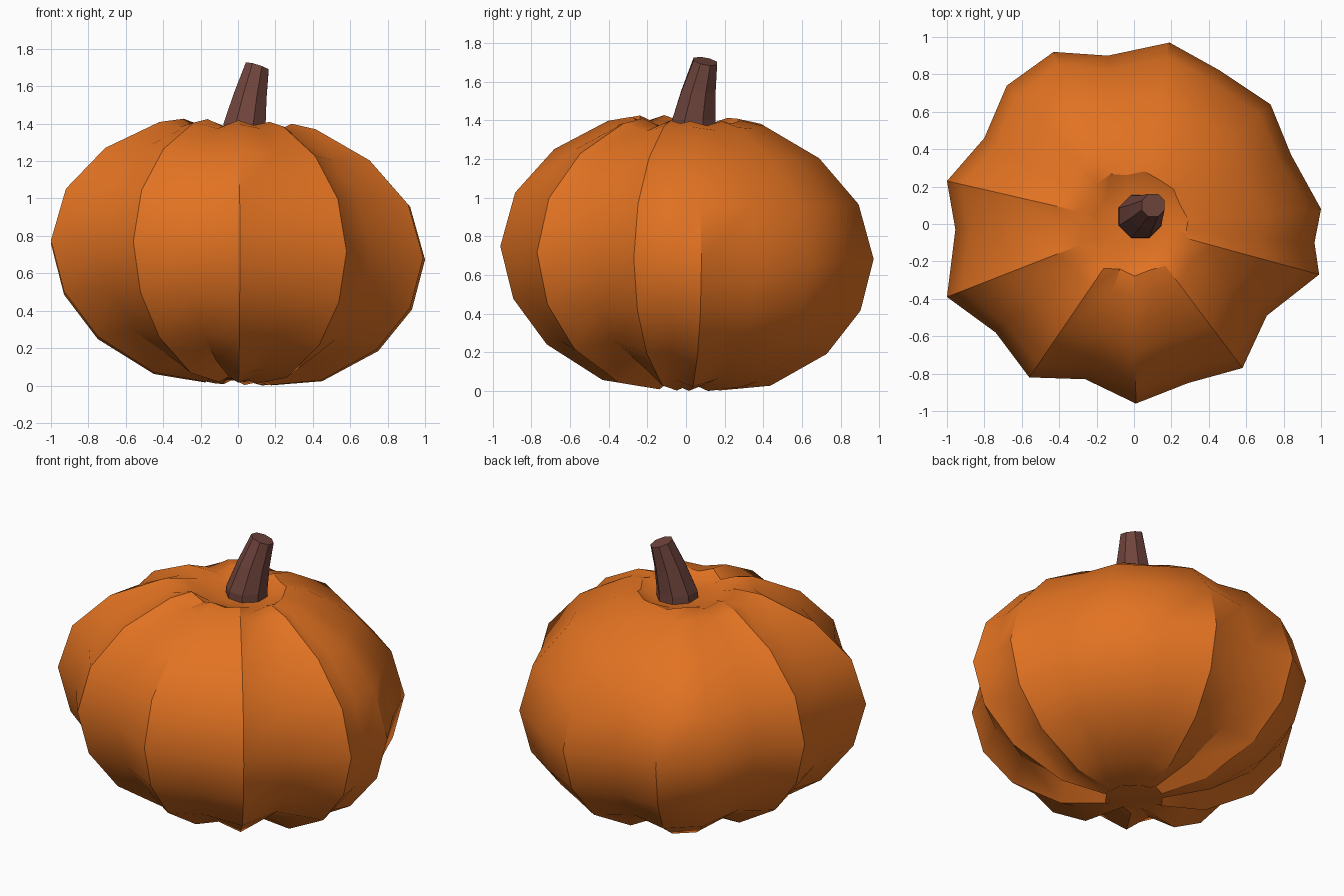
import bpy, bmesh, math

if "Cube" in bpy.data.objects:
    bpy.data.objects.remove(bpy.data.objects["Cube"])

def material(name, rgb):
    m = bpy.data.materials.new(name)
    m.diffuse_color = (*rgb, 1)
    m.use_nodes = True
    m.node_tree.nodes["Principled BSDF"].inputs["Base Color"].default_value = m.diffuse_color
    return m

orange = material("pumpkin orange", (0.76, 0.17, 0.016))
brown = material("stem brown", (0.16, 0.058, 0.046))

def loft(name, rings, mat, angle):
    """Skin a stack of closed rings (bottom to top) and cap both ends."""
    bm = bmesh.new()
    loops = [[bm.verts.new(p) for p in ring] for ring in rings]
    n = len(loops[0])
    for lo, hi in zip(loops, loops[1:]):
        for i in range(n):
            j = (i + 1) % n
            bm.faces.new((lo[i], lo[j], hi[j], hi[i]))
    bm.faces.new(loops[0][::-1])
    bm.faces.new(loops[-1])
    bmesh.ops.recalc_face_normals(bm, faces=bm.faces)
    me = bpy.data.meshes.new(name)
    bm.to_mesh(me)
    bm.free()
    ob = bpy.data.objects.new(name, me)
    bpy.context.collection.objects.link(ob)
    me.materials.append(mat)
    if angle:
        bpy.context.view_layer.objects.active = ob
        ob.select_set(True)
        bpy.ops.object.shade_smooth_by_angle(angle=math.radians(angle))
        ob.select_set(False)
    return ob

# Irregular ribbed outline at the widest height, seen from above
outline = [(1.0, .08), (.84, .37), (.73, .64), (.46, .82), (.19, .97),
           (-.14, .90), (-.43, .92), (-.68, .74), (-.80, .46), (-1.0, .23),
           (-.955, -.03), (-1.0, -.39), (-.74, -.58), (-.56, -.82),
           (-.26, -.83), (.01, -.96), (.29, -.85), (.58, -.77),
           (.71, -.49), (.99, -.27), (.965, -.10)]
radii = [math.hypot(x, y) for x, y in outline]

# Body: (radius scale, height, fade to round, how far grooves cut up or down)
profile = [(.18, .02, .3, .3), (.45, .055, 0, .6), (.75, .22, 0, .35),
           (.93, .45, 0, 0), (1.0, .72, 0, 0), (.92, 1.0, 0, 0),
           (.71, 1.23, 0, -.1), (.42, 1.385, 0, -.25), (.29, 1.41, 0, -.35),
           (.22, 1.365, .6, 0), (.10, 1.355, .8, 0)]
rings = []
for s, z, fade, cut in profile:
    ring = []
    for i, (x, y) in enumerate(outline):
        r = radii[i]
        groove = max(0, (radii[i - 1] + radii[(i + 1) % len(radii)]) / 2 - r)
        k = s * ((1 - fade) + fade * .93 / r)
        # the fruit leans slightly toward the right and back
        tilt = -.045 * x * s - .03 * y * s
        ring.append((x * k, y * k, z + tilt + cut * groove))
    rings.append(ring)
low = min(p[2] for r in rings for p in r)
rings = [[(x, y, z - low if z < .1 else z) for x, y, z in r] for r in rings]
loft("pumpkin_body", rings, orange, 33)

# Stem: leaning, tapering eight-sided stalk with a slanted cut top
stem = []
for cx, cy, z, r, slant in [(.032, .04, 1.34, .125, 0), (.035, .04, 1.40, .122, 0),
                            (.065, .065, 1.55, .095, -.1), (.103, .10, 1.705, .066, -.3)]:
    ring = []
    for i in range(8):
        a = math.tau * (i + .5) / 8
        dx, dy = r * math.cos(a), r * math.sin(a)
        ring.append((cx + dx, cy + dy, z + slant * (dx + .6 * dy)))
    stem.append(ring)
loft("stem", stem, brown, 0)
